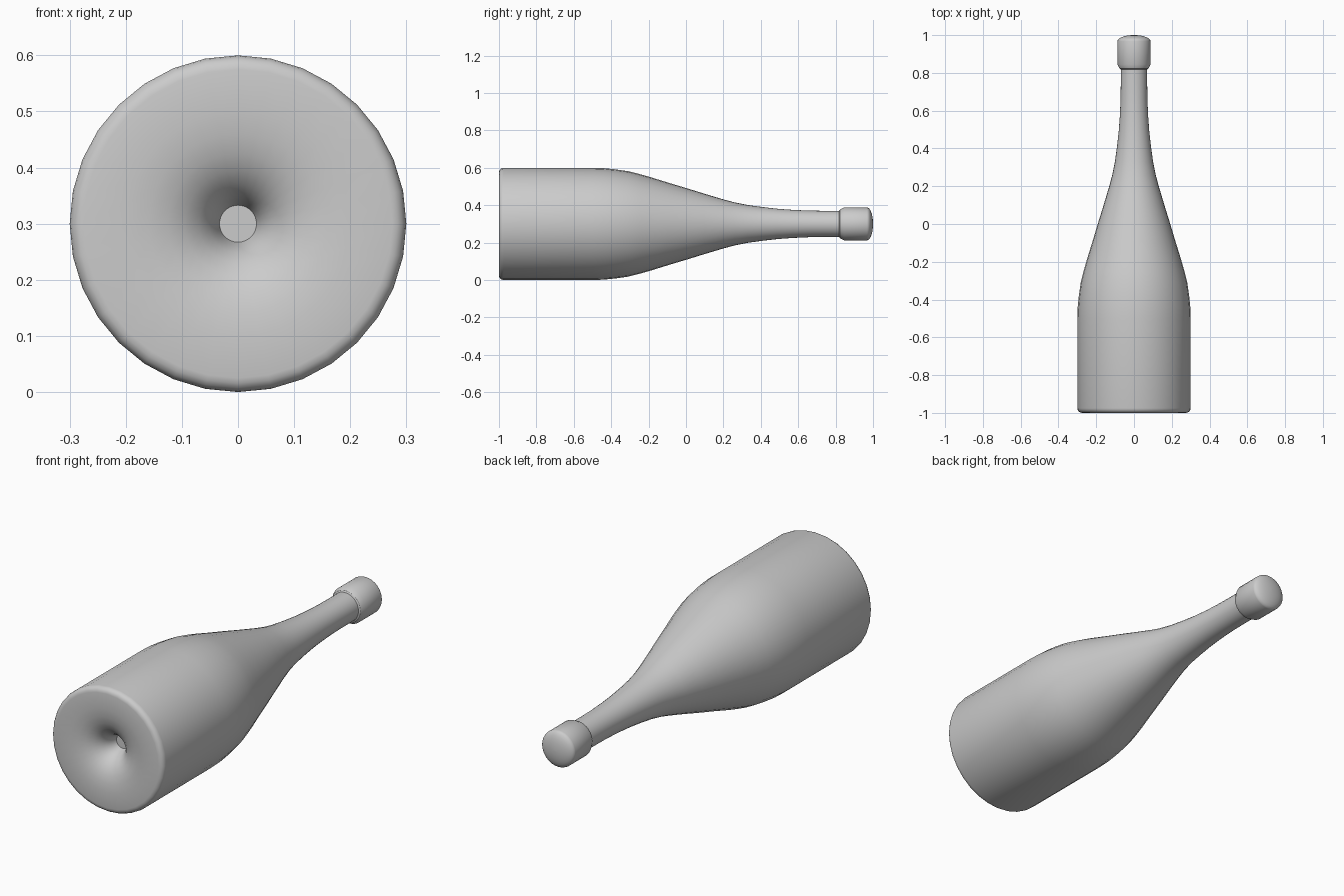
import bpy
import bmesh
import math
from mathutils import Matrix, Vector

cube = bpy.data.objects.get("Cube")
if cube:
    bpy.data.objects.remove(cube, do_unlink=True)

SIDES = 32
AXIS_HEIGHT = 0.3

grey = bpy.data.materials.new("plain grey")
grey.use_nodes = True
grey.diffuse_color = (0.6, 0.6, 0.6, 1)
grey.node_tree.nodes["Principled BSDF"].inputs["Base Color"].default_value = (0.6, 0.6, 0.6, 1)


def lathe(name, profile, angle):
    """Spin (radius, y) points about the lying axis and close both ends."""
    bm = bmesh.new()
    rings = []
    for r, y in profile:
        rings.append([bm.verts.new((r * math.cos(a), y, AXIS_HEIGHT + r * math.sin(a)))
                      for a in (math.tau * i / SIDES for i in range(SIDES))])
    for low, high in zip(rings, rings[1:]):
        for i in range(SIDES):
            j = (i + 1) % SIDES
            bm.faces.new((low[i], low[j], high[j], high[i]))
    bm.faces.new(rings[0])
    bm.faces.new(rings[-1])
    bmesh.ops.recalc_face_normals(bm, faces=bm.faces)
    mesh = bpy.data.meshes.new(name)
    bm.to_mesh(mesh)
    bm.free()
    mesh.materials.append(grey)
    obj = bpy.data.objects.new(name, mesh)
    bpy.context.collection.objects.link(obj)
    bpy.ops.object.select_all(action='DESELECT')
    obj.select_set(True)
    bpy.context.view_layer.objects.active = obj
    bpy.ops.object.shade_smooth_by_angle(angle=math.radians(angle))
    return obj


# Hollow in the base, from its small flat floor out to the rim
punt = [(0.033, -0.88), (0.04, -0.905), (0.052, -0.93), (0.07, -0.953),
        (0.095, -0.973), (0.125, -0.987), (0.16, -0.996), (0.2, -1.0)]

# Rounded bottom edge
fillet = 0.025
rim = [(0.3 - fillet + fillet * math.sin(t), -1 + fillet - fillet * math.cos(t))
       for t in (math.pi / 2 * k / 4 for k in range(5))]

# Straight body, sloping shoulder and slim neck
shoulder = [(0.3, -0.5), (0.298, -0.44), (0.292, -0.38), (0.282, -0.31),
            (0.267, -0.25), (0.25, -0.19), (0.222, -0.1), (0.192, 0.0),
            (0.161, 0.1), (0.131, 0.2), (0.115, 0.26), (0.101, 0.33),
            (0.09, 0.41), (0.081, 0.49), (0.075, 0.57), (0.071, 0.66),
            (0.07, 0.74), (0.07, 0.83)]
lathe("bottle", punt + rim + shoulder, 50)

# Cap with a chamfered lower edge and a shallow domed end
collar = [(0.068, 0.818), (0.077, 0.823), (0.088, 0.845), (0.088, 0.968)]
dome = [(0.088 * math.cos(t), 0.968 + 0.032 * math.sin(t))
        for t in (math.pi / 2 * k / 7 for k in range(1, 7))]
dome.append((0.002, 1.0))
lathe("cap", collar + dome, 28)
